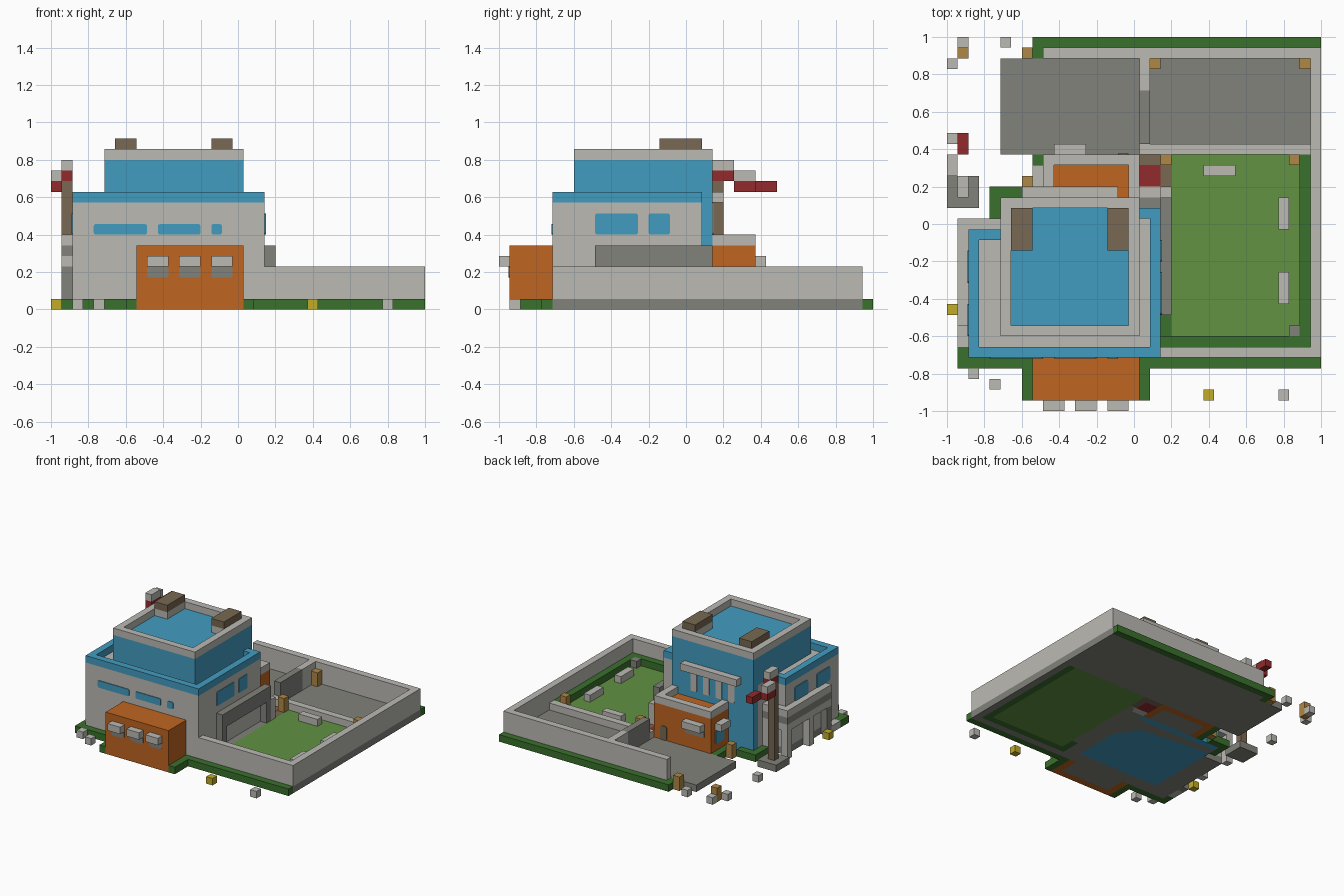
import bpy, bmesh
from mathutils import Vector

if "Cube" in bpy.data.objects:
    bpy.data.objects.remove(bpy.data.objects["Cube"])

U = 2 / 35          # one building block
HALF = 17.5         # blocks from the edge to the centre


def material(name, rgb):
    lin = [((c / 255 + 0.055) / 1.055) ** 2.4 for c in rgb] + [1]
    m = bpy.data.materials.new(name)
    m.use_nodes = True
    m.diffuse_color = lin
    m.node_tree.nodes["Principled BSDF"].inputs["Base Color"].default_value = lin
    return m


STONE = material("light_stone", (187, 186, 180))
SLATE = material("dark_stone", (130, 130, 124))
BLUE = material("blue", (66, 156, 192))
ORANGE = material("orange", (192, 101, 33))
HEDGE = material("hedge_green", (58, 112, 44))
LAWN = material("lawn_green", (98, 146, 66))
BROWN = material("brown", (120, 104, 82))
RED = material("red", (146, 42, 44))
GOLD = material("gold_brown", (176, 136, 70))
YELLOW = material("yellow", (192, 172, 40))


def build(name, mat, boxes, round_axis=None):
    """Join boxes, each given as x, y and z ranges in blocks, into one object."""
    bm = bmesh.new()
    for x, y, z in boxes:
        verts = bmesh.ops.create_cube(bm, size=1)["verts"]
        for v in verts:
            v.co = Vector([r[0] + (c + 0.5) * (r[1] - r[0]) for r, c in zip((x, y, z), v.co)])
            v.co = Vector((v.co.x - HALF, v.co.y - HALF, v.co.z)) * U
        if round_axis is not None:
            edges = {e for v in verts for e in v.link_edges}
            across = [e for e in edges
                      if abs((e.verts[1].co - e.verts[0].co).normalized()[round_axis]) > 0.9]
            bmesh.ops.bevel(bm, geom=across, offset=0.2 * U, segments=2,
                            profile=0.5, affect='EDGES')
    mesh = bpy.data.meshes.new(name)
    bm.to_mesh(mesh)
    bm.free()
    mesh.materials.append(mat)
    ob = bpy.data.objects.new(name, mesh)
    bpy.context.collection.objects.link(ob)
    return ob


def ring(x, y, z):
    """Four boxes forming a wall one block thick around a rectangle."""
    inner = (y[0] + 1, y[1] - 1)
    return [(x, (y[0], y[0] + 1), z), (x, (y[1] - 1, y[1]), z),
            ((x[0], x[0] + 1), inner, z), ((x[1] - 1, x[1]), inner, z)]


def cell(i, j, z0, z1):
    return ((i, i + 1), (j, j + 1), (z0, z1))


T = 0.1  # pane thickness in blocks


def front_panes(name, mat, spans, y, z):
    build(name, mat, [(s, (y - T, y), z) for s in spans], 1)


def side_panes(name, mat, spans, x, z):
    build(name, mat, [((x, x + T), s, z) for s in spans], 0)


# Ground
build("house_floor", SLATE, [((2, 20), (5, 17), (0, 1)), ((5, 20), (17, 19), (0, 1))])
build("yard_paving", SLATE, [((5, 18), (24, 33), (0, 1)), ((18, 35), (24, 33), (0, 1)),
                             ((9, 35), (33, 34), (0, 1)), ((34, 35), (6, 24), (0, 1)),
                             ((20, 35), (5, 6), (0, 1)), ((20, 21), (9, 21), (0, 1)),
                             ((18, 20), (19, 20), (0, 1))])
build("lawn", LAWN, [((21, 33), (7, 24), (0, 1))])
build("outer_hedge", HEDGE, [((1, 8), (4, 5), (0, 1)), ((18, 35), (4, 5), (0, 1)),
                             ((7, 8), (1, 4), (0, 1)), ((18, 19), (1, 4), (0, 1)),
                             ((1, 2), (5, 6), (0, 1)), ((8, 35), (34, 35), (0, 1)),
                             ((8, 9), (33, 34), (0, 1)), ((4, 7), (20, 21), (0, 1)),
                             ((4, 5), (18, 20), (0, 1)), ((8, 9), (20, 24), (0, 1))])
build("inner_hedge", HEDGE, [((33, 34), (6, 24), (0, 2)), ((20, 33), (6, 7), (0, 2)),
                             ((20, 21), (7, 9), (0, 1))])
build("side_step", STONE, [((1, 2), (6, 8), (0, 1)), ((18, 21), (20, 21), (0, 1.02))])
build("side_deck", BROWN, [((18, 21), (23, 24), (0, 1)), ((20, 21), (21, 23), (0, 1))])
build("door_mat", RED, [((18, 20), (21, 23), (0, 1))])

# Yard walls
build("fence", STONE, [((20, 35), (5, 6), (1, 4)), ((34, 35), (6, 34), (1, 4)),
                       ((9, 34), (33, 34), (1, 4)), ((18, 19), (30, 33), (1, 4))])
build("yard_divider", SLATE, [((18, 19), (25, 30), (1, 4))])
build("low_wall", STONE, [((18, 34), (24, 25), (1, 2))])

# Main storey with a blue parapet
build("house_walls", STONE, [((2, 20), (5, 17), (1, 10)), ((5, 20), (17, 19), (1, 10))])
build("parapet", BLUE, [((2, 20), (5, 6), (10, 11)), ((2, 3), (6, 17), (10, 11)),
                        ((19, 20), (6, 19), (10, 11)), ((3, 5), (16, 17), (10, 11)),
                        ((18, 19), (18, 19), (10, 11))])
front_panes("front_windows", BLUE, [(4, 9), (10, 14), (15, 16)], 5, (7, 8))
side_panes("left_windows", BLUE, [(9, 13), (14, 16)], 20, (7, 9))
side_panes("right_windows", BLUE, [(7, 10), (12, 15)], 2 - T, (7, 9))

# Upper tower
build("tower", BLUE, [((5, 18), (7, 20), (0, 14))])
build("tower_rim", STONE, ring((5, 18), (7, 20), (14, 15)))
build("vent_bases", STONE, [((x, x + 2), (15, 19), (14, 15)) for x in (6, 15)])
build("vent_caps", BROWN, [((x, x + 2), (15, 19), (15, 16)) for x in (6, 15)])
build("back_lintel", STONE, [((7, 16), (20, 21), (10, 11))])
front_panes("back_window_strips", STONE, [(x, x + 1) for x in (8, 10, 12, 14)], 20 + T, (7, 10))

# Front porch
build("porch_floor", SLATE, [((9, 17), (2, 5), (0, 1))])
build("porch", ORANGE, [((8, 18), (1, 5), (1, 6)), ((8, 18), (1, 2), (0, 1)),
                        ((8, 9), (2, 5), (0, 1)), ((17, 18), (2, 5), (0, 1))])
bays = [(x, x + 2) for x in (9, 12, 15)]
build("porch_awnings", STONE, [(s, (0, 1), (4, 5)) for s in bays])
front_panes("porch_windows", SLATE, bays, 1, (3, 4))

# Back annex
build("annex_floor", SLATE, [((10, 17), (20, 23), (0, 1))])
build("annex", ORANGE, [((9, 18), (20, 24), (1, 6)), ((9, 18), (23, 24), (0, 1)),
                        ((9, 10), (20, 23), (0, 1)), ((17, 18), (20, 23), (0, 1))])
build("annex_rim", STONE, [((9, 18), (23, 24), (6, 7)), ((9, 10), (20, 23), (6, 7)),
                           ((17, 18), (20, 23), (6, 7))])
build("annex_awnings", STONE, [((10, 13), (24, 25), (4, 5)), ((8, 9), (21, 23), (4, 5))])
front_panes("annex_back_window", SLATE, [(10, 13)], 24 + T, (3, 4))
front_panes("annex_back_door", BROWN, [(16, 17)], 24 + T, (1, 3))
side_panes("annex_side_window", BLUE, [(21, 23)], 9 - T, (2, 4))

# Canopy over the garden side
build("garden_canopy", SLATE, [((20, 21), (9, 20), (4, 6)), cell(20, 9, 1, 4), cell(20, 19, 1, 4)])
build("garden_post", STONE, [cell(20, 20, 1, 4)])

# Balcony wrapping the opposite side
for part, mat, z in (("slab", STONE, (4, 5)), ("panel", SLATE, (5, 6)), ("rail", STONE, (6, 7))):
    build("balcony_" + part, mat, [((1, 2), (8, 18), z), ((2, 5), (17, 18), z)])
build("balcony_front_leg", SLATE, [cell(1, 8, 0, 4)])
build("balcony_legs", STONE, [cell(1, 12, 0, 4), cell(1, 17, 0, 4), cell(4, 17, 1, 4)])

# Flagpole
build("pole_base", SLATE, [((0, 3), (19, 22), (0, 1))])
build("pole", BROWN, [cell(1, 20, 1, 12)])
build("flag_upper", STONE, [((1, 2), (20, 22), (13, 14)), ((0, 1), (22, 24), (12, 13))])
build("flag_lower", RED, [((1, 2), (20, 22), (12, 13)), ((0, 1), (22, 24), (11, 12)),
                          ((1, 2), (24, 26), (11, 12))])

# Benches, lamps and loose ground blocks
build("benches", STONE, [((24, 27), (22, 23), (1, 2)), ((31, 32), (17, 20), (1, 2)),
                         ((31, 32), (10, 13), (1, 2))])
build("yard_lamps", GOLD, [cell(i, j, 1, 3) for i, j in ((19, 32), (33, 32), (20, 23), (32, 23))])
build("garden_block", SLATE, [cell(32, 7, 1, 2)])
build("outer_lamps", GOLD, [cell(i, j, 0, 2) for i, j in ((1, 33), (7, 33), (7, 21))])
build("stone_blocks", STONE, [cell(i, j, 0, 1) for i, j in
                              ((2, 3), (4, 2), (31, 1), (1, 34), (5, 34), (0, 32), (0, 25))])
build("yellow_blocks", YELLOW, [cell(i, j, 0, 1) for i, j in ((0, 9), (24, 1))])
